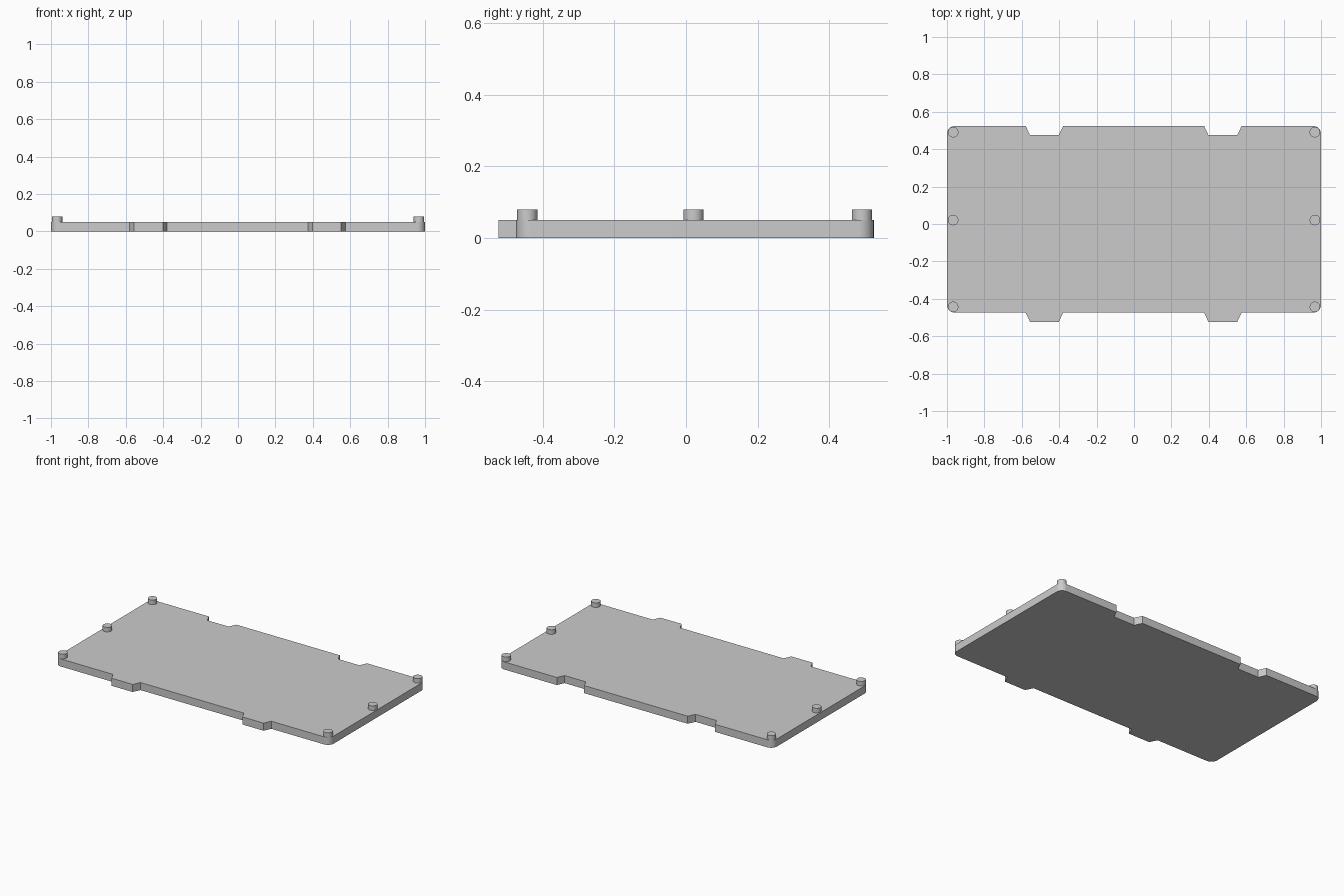
import bpy, bmesh
from math import sin, cos, pi

if "Cube" in bpy.data.objects:
    bpy.data.objects.remove(bpy.data.objects["Cube"])

X, Y0, Y1 = 1.0, -0.474, 0.524      # board outline limits
THICK, STEP, R = 0.05, 0.049, 0.042  # thickness, tab depth, corner radius
TABS = (-0.479, 0.475)               # tab / notch centres


def corner(cx, cy, start, n=10):
    return [(cx + R * cos(start + pi / 2 * i / n), cy + R * sin(start + pi / 2 * i / n))
            for i in range(n + 1)]


def trapezoid(cx, y):
    # wide at the edge, narrower one step below it
    return [(cx - 0.1, y), (cx - 0.077, y - STEP), (cx + 0.077, y - STEP), (cx + 0.1, y)]


def make_object(name, bm):
    bmesh.ops.recalc_face_normals(bm, faces=bm.faces)
    mesh = bpy.data.meshes.new(name)
    bm.to_mesh(mesh)
    bm.free()
    obj = bpy.data.objects.new(name, mesh)
    bpy.context.collection.objects.link(obj)
    mesh.shade_smooth()
    mesh.set_sharp_from_angle(angle=pi / 6)
    return obj


# Board: rounded outline with tabs in front and matching notches behind
outline = corner(-X + R, Y0 + R, pi)
for cx in TABS:
    outline += trapezoid(cx, Y0)
outline += corner(X - R, Y0 + R, -pi / 2) + corner(X - R, Y1 - R, 0)
for cx in reversed(TABS):
    outline += reversed(trapezoid(cx, Y1))
outline += corner(-X + R, Y1 - R, pi / 2)

bm = bmesh.new()
face = bm.faces.new([bm.verts.new((x, y, 0)) for x, y in outline])
top = bmesh.ops.extrude_face_region(bm, geom=[face], use_keep_orig=True)
bmesh.ops.translate(bm, vec=(0, 0, THICK),
                    verts=[v for v in top["geom"] if isinstance(v, bmesh.types.BMVert)])
make_object("board", bm)

# Locating pegs: three along each short side
for side, sx in (("left", -1), ("right", 1)):
    for place, y in (("front", -0.443), ("middle", 0.021), ("back", 0.491)):
        bm = bmesh.new()
        bmesh.ops.create_cone(bm, cap_ends=True, segments=32, radius1=0.028,
                              radius2=0.028, depth=0.04)
        peg = make_object(f"peg_{side}_{place}", bm)
        peg.location = (sx * 0.967, y, 0.06)
